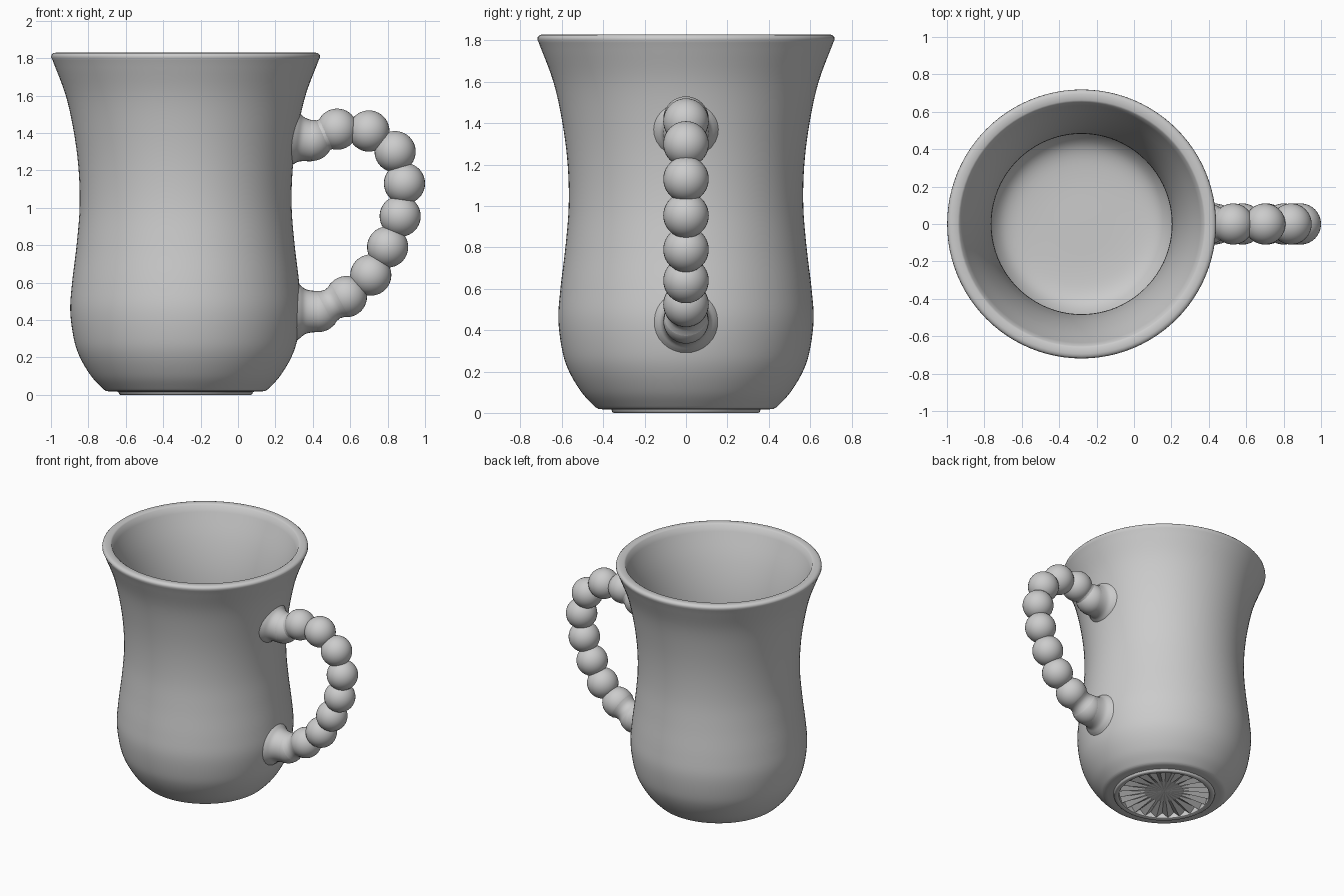
import bpy, bmesh, math
from mathutils import Vector

if "Cube" in bpy.data.objects:
    bpy.data.objects.remove(bpy.data.objects["Cube"], do_unlink=True)

AXIS_X = -0.28      # centre line of the cup
BEAD_R = 0.11

clay = bpy.data.materials.new("plain_grey")
clay.use_nodes = True
GREY = (0.6, 0.6, 0.6, 1)
clay.diffuse_color = GREY
clay.node_tree.nodes["Principled BSDF"].inputs["Base Color"].default_value = GREY


def finish(name, bm, angle=None):
    """Turn a bmesh into a named object, smooth below the given angle."""
    bmesh.ops.recalc_face_normals(bm, faces=bm.faces)
    mesh = bpy.data.meshes.new(name)
    bm.to_mesh(mesh)
    bm.free()
    mesh.materials.append(clay)
    obj = bpy.data.objects.new(name, mesh)
    bpy.context.collection.objects.link(obj)
    if angle:
        bpy.ops.object.select_all(action='DESELECT')
        obj.select_set(True)
        bpy.context.view_layer.objects.active = obj
        bpy.ops.object.shade_smooth_by_angle(angle=math.radians(angle))
    return obj


def smooth_curve(points, steps=5):
    """Curve passing through all the points (Catmull-Rom)."""
    p = [Vector(q) for q in points]
    p = [2 * p[0] - p[1]] + p + [2 * p[-1] - p[-2]]
    out = []
    for a, b, c, d in zip(p, p[1:], p[2:], p[3:]):
        for i in range(steps):
            t = i / steps
            out.append(0.5 * (2 * b + (c - a) * t + (2 * a - 5 * b + 4 * c - d) * t ** 2
                              + (3 * b - a - 3 * c + d) * t ** 3))
    return out + [p[-2]]


def lathe(name, profile, segments, angle):
    """Revolve (radius, height) points around z."""
    bm = bmesh.new()
    verts = [bm.verts.new((r, 0, z)) for r, z in profile]
    edges = [bm.edges.new(pair) for pair in zip(verts, verts[1:])]
    bmesh.ops.spin(bm, geom=verts + edges, axis=(0, 0, 1), cent=(0, 0, 0),
                   angle=math.tau, steps=segments, use_duplicate=False)
    bmesh.ops.remove_doubles(bm, verts=bm.verts, dist=0.0005)
    return finish(name, bm, angle)


# Cup: foot ring, outer wall, rounded rim, inner wall and floor
foot = [(0, 0.05), (0.318, 0.05), (0.322, 0.004), (0.328, 0), (0.350, 0), (0.356, 0.004),
        (0.36, 0.016), (0.40, 0.017)]
outer = [(0.425, 0.02), (0.445, 0.035), (0.505, 0.1), (0.565, 0.2), (0.598, 0.3),
         (0.617, 0.45), (0.607, 0.6), (0.583, 0.8), (0.567, 1.0), (0.572, 1.2),
         (0.597, 1.4), (0.641, 1.6), (0.712, 1.79)]
rim = [(0.719, 1.805), (0.717, 1.817), (0.708, 1.826), (0.695, 1.829), (0.662, 1.829)]
inner = [(0.652, 1.822), (0.567, 1.6), (0.515, 1.4), (0.49, 1.2), (0.482, 1.0),
         (0.495, 0.8), (0.52, 0.6), (0.53, 0.45), (0.51, 0.3), (0.465, 0.2),
         (0.39, 0.14), (0.25, 0.12), (0, 0.12)]
cup = lathe("cup", foot + smooth_curve(outer) + rim + smooth_curve(inner), 96, 40)
cup.location.x = AXIS_X

# Fluted rosette under the base
PETALS = 24
bm = bmesh.new()
hub = bm.verts.new((0, 0, 0.04))
inside, outside = [], []
for i in range(PETALS * 2):
    a = math.tau * i / (PETALS * 2)
    ridge = i % 2 == 0
    inside.append(bm.verts.new((0.14 * math.cos(a), 0.14 * math.sin(a), 0.036 if ridge else 0.04)))
    outside.append(bm.verts.new((0.32 * math.cos(a), 0.32 * math.sin(a), 0.006 if ridge else 0.045)))
for i in range(PETALS * 2):
    j = (i + 1) % (PETALS * 2)
    bm.faces.new((hub, inside[j], inside[i]))
    bm.faces.new((inside[i], inside[j], outside[j], outside[i]))
rosette = finish("base_rosette", bm)
rosette.location.x = AXIS_X

# Beaded handle
beads = [(0.395, 1.36), (0.53, 1.42), (0.70, 1.41), (0.84, 1.30), (0.89, 1.13),
         (0.867, 0.955), (0.80, 0.79), (0.71, 0.64), (0.58, 0.525), (0.43, 0.445)]
for n, (x, z) in enumerate(beads):
    bm = bmesh.new()
    bmesh.ops.create_uvsphere(bm, u_segments=32, v_segments=20, radius=BEAD_R)
    bead = finish(f"handle_bead_{n + 1}", bm, 60)
    bead.location = (x, 0, z)

# Soft necks joining the end beads to their neighbours
neck_profile = [(0.104, -0.045), (0.091, -0.022), (0.086, 0), (0.091, 0.022), (0.104, 0.045)]
for name, i in (("upper_neck", 0), ("lower_neck", len(beads) - 2)):
    a, b = (Vector((x, 0, z)) for x, z in beads[i:i + 2])
    neck = lathe(name, neck_profile, 32, 60)
    neck.location = (a + b) / 2
    neck.rotation_euler = (b - a).to_track_quat('Z', 'Y').to_euler()

# Flared collars where the handle meets the wall
flare = smooth_curve([(0.165, -0.02), (0.142, 0.01), (0.122, 0.035), (0.113, 0.065), (0.109, 0.11)])
for name, x, z, tilt in (("upper_collar", 0.3, 1.37, 8), ("lower_collar", 0.322, 0.445, 0)):
    collar = lathe(name, flare, 32, 60)
    collar.location = (x, 0, z)
    collar.rotation_euler.y = math.radians(90 + tilt)
